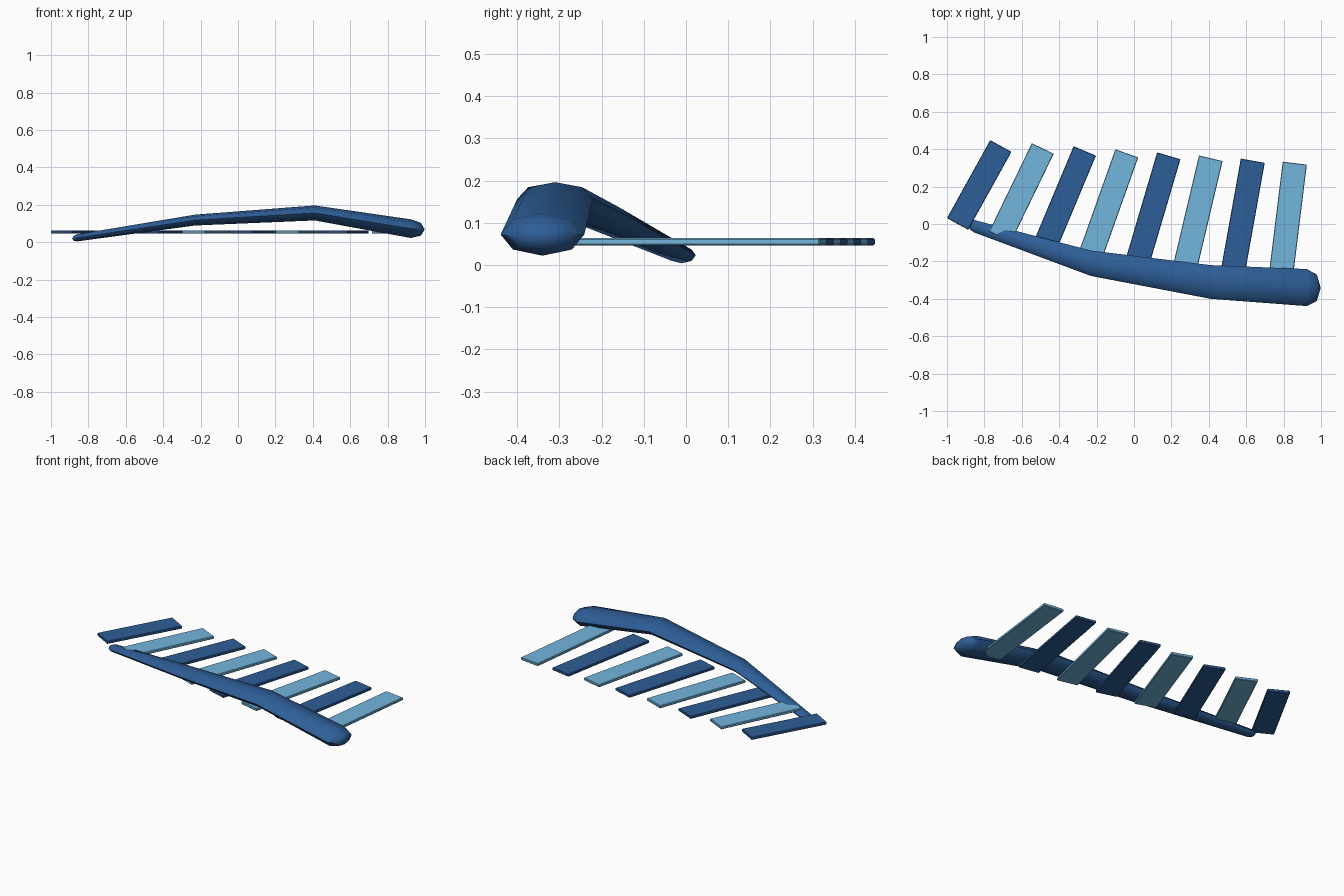
import bpy, bmesh, math
from mathutils import Matrix, Vector

if "Cube" in bpy.data.objects:
    bpy.data.objects.remove(bpy.data.objects["Cube"])


def material(name, rgb):
    m = bpy.data.materials.new(name)
    m.diffuse_color = (*rgb, 1)
    m.use_nodes = True
    m.node_tree.nodes["Principled BSDF"].inputs["Base Color"].default_value = m.diffuse_color
    return m


dark = material("dark blue", (0.027, 0.112, 0.31))
light = material("light blue", (0.17, 0.465, 0.715))


def add_object(name, bm, mat, angle):
    bmesh.ops.recalc_face_normals(bm, faces=bm.faces)
    me = bpy.data.meshes.new(name)
    bm.to_mesh(me)
    bm.free()
    me.materials.append(mat)
    ob = bpy.data.objects.new(name, me)
    bpy.context.collection.objects.link(ob)
    bpy.context.view_layer.objects.active = ob
    ob.select_set(True)
    bpy.ops.object.shade_smooth_by_angle(angle=math.radians(angle))
    ob.select_set(False)
    return ob


# Wing arm: eight-sided flattened tube, swept through rings (x, y, z, ry, rz)
rings = [
    (-0.88, -0.005, 0.02, 0.02, 0.012),
    (-0.86, -0.01, 0.023, 0.033, 0.019),
    (-0.23, -0.21, 0.118, 0.068, 0.029),
    (0.41, -0.31, 0.156, 0.09, 0.04),
    (0.925, -0.34, 0.072, 0.099, 0.05),
    (0.978, -0.341, 0.069, 0.07, 0.034),
]
bm = bmesh.new()
loops = []
for x, y, z, ry, rz in rings:
    loops.append([bm.verts.new((x, y + ry * math.cos(k * math.pi / 4),
                                z + rz * math.sin(k * math.pi / 4))) for k in range(8)])
for a, b in zip(loops, loops[1:]):
    for k in range(8):
        bm.faces.new((a[k], a[(k + 1) % 8], b[(k + 1) % 8], b[k]))
for loop, tip in ((loops[0], (-0.887, -0.003, 0.02)), (loops[-1], (0.998, -0.342, 0.068))):
    pole = bm.verts.new(tip)
    for k in range(8):
        bm.faces.new((loop[k], loop[(k + 1) % 8], pole))
add_object("wing_arm", bm, dark, 50)

# Feathers: eight flat slats fanning out from the arm, alternating colours
root_y = [0.0, -0.068, -0.13, -0.185, -0.23, -0.27, -0.3, -0.325]
for i, ry in enumerate(root_y):
    tip = Vector((-0.712 + 0.2245 * i, 0.417 - 0.0131 * i, 0.055))
    ang = math.radians(29 - 3.14 * i)
    length = (tip.y - ry) / math.cos(ang)
    mid = tip - Vector((math.sin(ang), math.cos(ang), 0)) * length / 2
    bm = bmesh.new()
    bmesh.ops.create_cube(bm, size=1)
    bmesh.ops.scale(bm, vec=(0.13, length, 0.017), verts=bm.verts)
    bmesh.ops.bevel(bm, geom=bm.edges[:], offset=0.003, segments=1, affect='EDGES')
    bmesh.ops.transform(bm, verts=bm.verts,
                        matrix=Matrix.Translation(mid) @ Matrix.Rotation(-ang, 4, 'Z'))
    add_object(f"feather_{i + 1}", bm, light if i % 2 else dark, 30)
